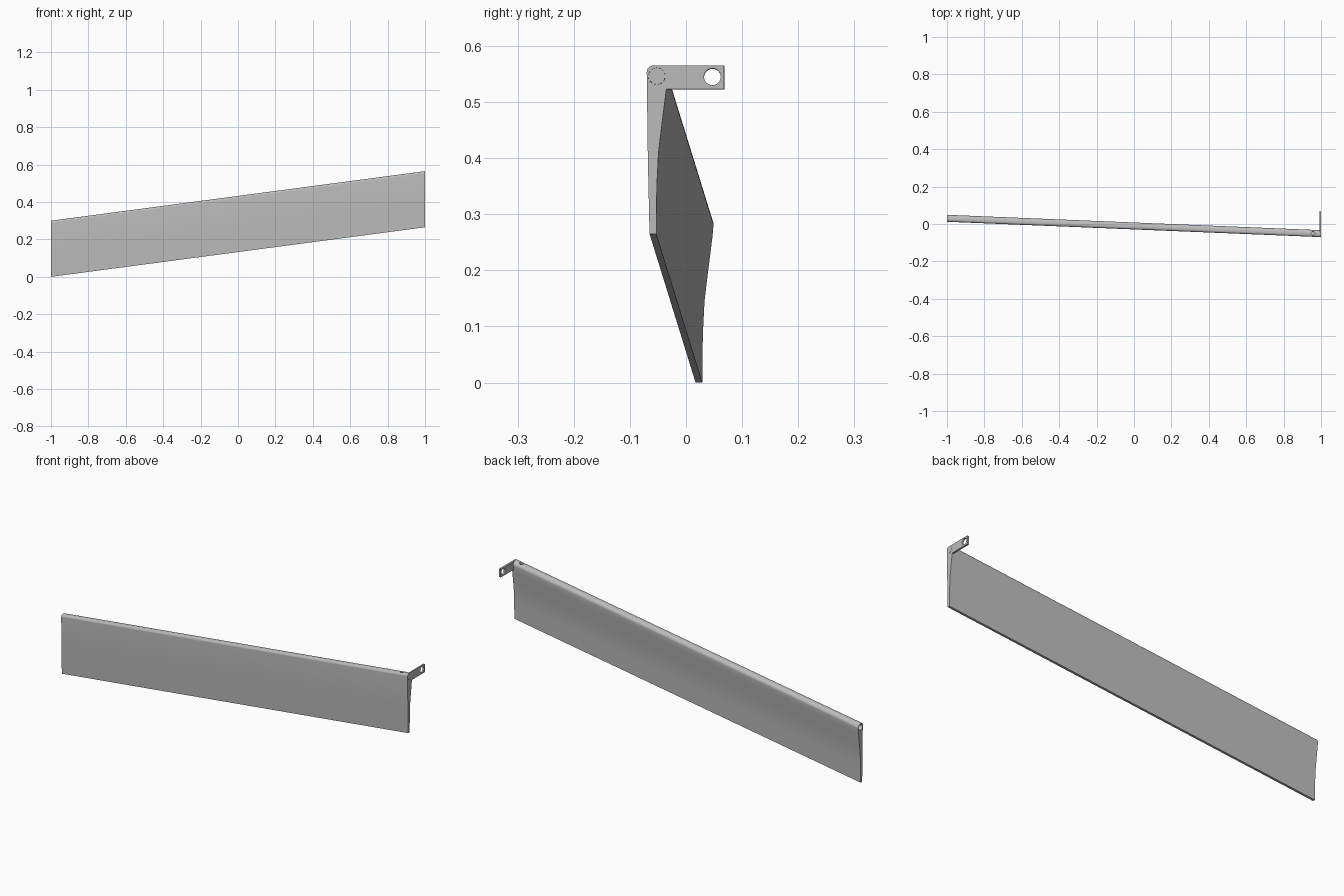
import bpy
import bmesh
from math import cos, sin, radians

if "Cube" in bpy.data.objects:
    bpy.data.objects.remove(bpy.data.objects["Cube"])

grey = bpy.data.materials.new("satin_grey")
grey.use_nodes = True
colour = (0.5, 0.5, 0.5, 1)
grey.diffuse_color = colour
grey.node_tree.nodes["Principled BSDF"].inputs["Base Color"].default_value = colour


def arc(y, z, r, start, end, steps):
    angles = [radians(start + (end - start) * i / steps) for i in range(steps + 1)]
    return [(y + r * cos(a), z + r * sin(a)) for a in angles]


def circle(y, z, r):
    return arc(y, z, r, 0, 360, 32)[:-1]


def slanted(x, y, z):
    """Slide a section drawn at the high end along the sloping blade."""
    return (x, y + 0.041 * (1 - x), z - 0.1325 * (1 - x))


def prism(name, loops, x0, x1):
    """Extrude an outline (first loop) with holes (other loops) along x."""
    bm = bmesh.new()
    edges = []
    for loop in loops:
        verts = [bm.verts.new((x0, y, z)) for y, z in loop]
        edges += [bm.edges.new((v, verts[i - 1])) for i, v in enumerate(verts)]
    bmesh.ops.triangle_fill(bm, edges=edges, use_beauty=True, normal=(1, 0, 0))
    result = bmesh.ops.extrude_face_region(bm, geom=bm.faces[:], use_keep_orig=True)
    for v in result["geom"]:
        if isinstance(v, bmesh.types.BMVert):
            v.co.x = x1
    for v in bm.verts:
        v.co = slanted(*v.co)
    bmesh.ops.recalc_face_normals(bm, faces=bm.faces[:])
    mesh = bpy.data.meshes.new(name)
    bm.to_mesh(mesh)
    bm.free()
    mesh.materials.append(grey)
    obj = bpy.data.objects.new(name, mesh)
    bpy.context.collection.objects.link(obj)
    return obj


def activate(obj):
    bpy.ops.object.select_all(action="DESELECT")
    obj.select_set(True)
    bpy.context.view_layer.objects.active = obj


# Shared section pieces: front with rounded top edge, and tapering back
front = [(-0.065, 0.265), (-0.068, 0.4)] + arc(-0.058, 0.553, 0.012, 180, 90, 8)
back = [(-0.035, 0.523), (-0.043, 0.46), (-0.049, 0.41), (-0.052, 0.35), (-0.053, 0.265)]
bore = (-0.052, 0.546)
round_top = arc(*bore, 0.019, 90, 0, 10)
arm = [(0.068, 0.565), (0.068, 0.523)]

# Long blade with a bore along its top edge
blade = prism("blade", [front + round_top + back, circle(*bore, 0.015)], -1, 0.992)

# End plate with a bolt arm reaching backwards
plate = prism("end_plate", [front + arm + back, circle(*bore, 0.015),
                            circle(0.047, 0.545, 0.015)], 0.992, 1)

# Pivot pin held in the bore
pin = prism("pivot_pin", [circle(*bore, 0.0147)], 0.88, 1)

# Set screw hole drilled down through the top
bpy.ops.mesh.primitive_cylinder_add(vertices=24, radius=0.01, depth=0.04,
                                    location=(0.957, -0.05, 0.56))
drill = bpy.context.object
drill.name = "screw_hole_cutter"
drill.hide_render = True
for part in (blade, pin):
    activate(part)
    cut = part.modifiers.new("screw_hole", "BOOLEAN")
    cut.operation = "DIFFERENCE"
    cut.solver = "EXACT"
    cut.object = drill
    bpy.ops.object.modifier_apply(modifier=cut.name)
bpy.data.objects.remove(drill)

for part in (blade, plate, pin):
    activate(part)
    bpy.ops.object.shade_smooth_by_angle(angle=radians(30))
